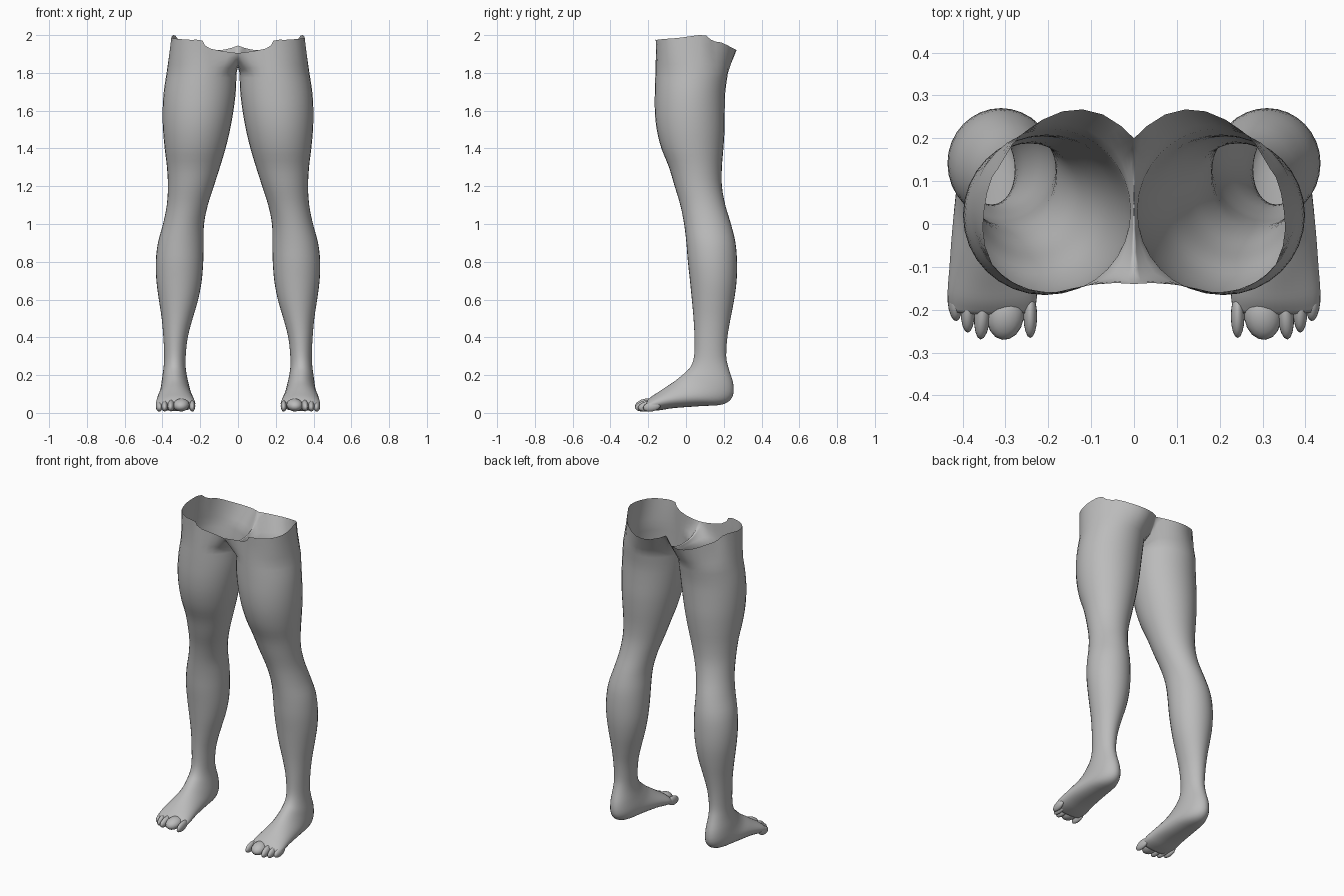
import bpy, bmesh, math
from mathutils import Vector, Matrix

if "Cube" in bpy.data.objects:
    bpy.data.objects.remove(bpy.data.objects["Cube"])

N = 32  # points around each leg

skin = bpy.data.materials.new("plain grey")
skin.diffuse_color = (0.5, 0.5, 0.5, 1)
skin.use_nodes = True
skin.node_tree.nodes["Principled BSDF"].inputs["Base Color"].default_value = skin.diffuse_color


def spline(points, count):
    """Catmull-Rom curve through points of any dimension, sampled evenly."""
    out = []
    last = len(points) - 1
    for k in range(count):
        t = k / (count - 1) * last
        i = min(int(t), last - 1)
        t -= i
        p0, p1, p2, p3 = (points[max(0, min(last, i + d))] for d in (-1, 0, 1, 2))
        out.append([0.5 * (2 * b + (c - a) * t + (2 * a - 5 * b + 4 * c - d) * t * t
                    + (3 * b - a - 3 * c + d) * t ** 3) for a, b, c, d in zip(p0, p1, p2, p3)])
    return out


def finish(bm, name):
    bmesh.ops.recalc_face_normals(bm, faces=bm.faces)
    me = bpy.data.meshes.new(name)
    bm.to_mesh(me)
    bm.free()
    me.materials.append(skin)
    for p in me.polygons:
        p.use_smooth = True
    ob = bpy.data.objects.new(name, me)
    bpy.context.collection.objects.link(ob)
    mod = ob.modifiers.new("mirror", 'MIRROR')
    mod.use_clip = True
    mod.merge_threshold = 0.0005
    return ob


# Leg sections: height, front y, back y, inner x, outer x
leg = [(1.80, -.162, .222, .008, .378), (1.70, -.165, .208, .012, .393),
       (1.60, -.165, .205, .024, .399), (1.50, -.155, .204, .042, .397),
       (1.40, -.130, .198, .066, .388), (1.30, -.090, .190, .096, .376),
       (1.20, -.060, .190, .128, .371), (1.10, -.030, .208, .160, .377),
       (1.00, -.010, .238, .180, .397), (0.90, .002, .262, .182, .424),
       (0.80, .010, .270, .184, .435), (0.70, .021, .268, .192, .432),
       (0.60, .031, .255, .211, .419), (0.50, .040, .236, .240, .404),
       (0.40, .045, .219, .266, .395), (0.30, .043, .213, .277, .391)]
sections = [(f, z, b, z, x0, x1) for z, f, b, x0, x1 in leg]

# Foot sections: top y z, bottom y z, inner x, outer x
sections += [(.025, .245, .226, .235, .277, .394), (-.005, .213, .250, .155, .268, .402),
             (-.032, .190, .246, .085, .258, .408), (-.062, .166, .195, .045, .250, .415),
             (-.105, .138, .080, .036, .242, .424), (-.150, .108, -.06, .026, .232, .431),
             (-.185, .085, -.14, .014, .226, .435), (-.210, .062, -.195, .010, .232, .430)]

rings = []
for ty, tz, by, bz, x0, x1 in spline(sections, 70):
    ring = []
    for i in range(N):
        a = 2 * math.pi * i / N
        c, s = math.cos(a), math.sin(a)
        ring.append(Vector(((x0 + x1) / 2 + (x1 - x0) / 2 * c,
                            (ty + by) / 2 + (by - ty) / 2 * s,
                            (tz + bz) / 2 + (bz - tz) / 2 * s)))
    rings.append(ring)

# Waist rim from back centre round the hip to front centre
rim = [(0, .200, 1.945), (.06, .25, 1.925), (.14, .268, 1.92), (.22, .24, 1.935),
       (.28, .19, 1.96), (.31, .14, 1.97), (.335, .10, 2.0), (.35, .03, 1.995),
       (.35, -.04, 1.985), (.32, -.11, 1.98), (.25, -.155, 1.975), (.19, -.16, 1.972),
       (.165, -.155, 1.935), (.08, -.138, 1.915), (0, -.14, 1.905)]
# Crotch line on the centre plane, from back to front
crotch = [(0, .200, 1.945), (0, .15, 1.86), (0, .05, 1.832), (0, -.07, 1.845), (0, -.14, 1.905)]
top = [None] * N
for k, p in enumerate(spline(rim, 25)):
    top[(12 - k) % N] = Vector(p)
for k, p in enumerate(spline(crotch, 9)):
    top[12 + k] = Vector((0, p[1], p[2]))
blends = [[r.lerp(t, f) for r, t in zip(rings[0], top)] for f in (1, .75, .5, .25)]
rings = blends + rings

# Leg and foot skin, open at the waist
bm = bmesh.new()
rows = [[bm.verts.new(p) for p in ring] for ring in rings]
for r0, r1 in zip(rows, rows[1:]):
    for i in range(N):
        j = (i + 1) % N
        bm.faces.new((r0[i], r0[j], r1[j], r1[i]))
tip = bm.verts.new((.33, -.215, .035))
for i in range(N):
    bm.faces.new((rows[-1][i], rows[-1][(i + 1) % N], tip))
finish(bm, "legs")

# Toes: name, centre, radii, sideways turn in degrees
toes = [("inner_toe", (.242, -.215, .036), (.016, .052, .028), 0),
        ("big_toe", (.300, -.215, .042), (.043, .057, .033), 8),
        ("second_toe", (.354, -.213, .038), (.019, .058, .028), 4),
        ("third_toe", (.388, -.200, .036), (.017, .055, .027), 0),
        ("little_toe", (.418, -.180, .034), (.017, .048, .026), -4)]
for name, centre, radii, turn in toes:
    bm = bmesh.new()
    m = (Matrix.Translation(centre) @ Matrix.Rotation(math.radians(turn), 4, 'Z')
         @ Matrix.Rotation(math.radians(12), 4, 'X') @ Matrix.Diagonal((*radii, 1)))
    bmesh.ops.create_uvsphere(bm, u_segments=16, v_segments=10, radius=1, matrix=m)
    finish(bm, name)
